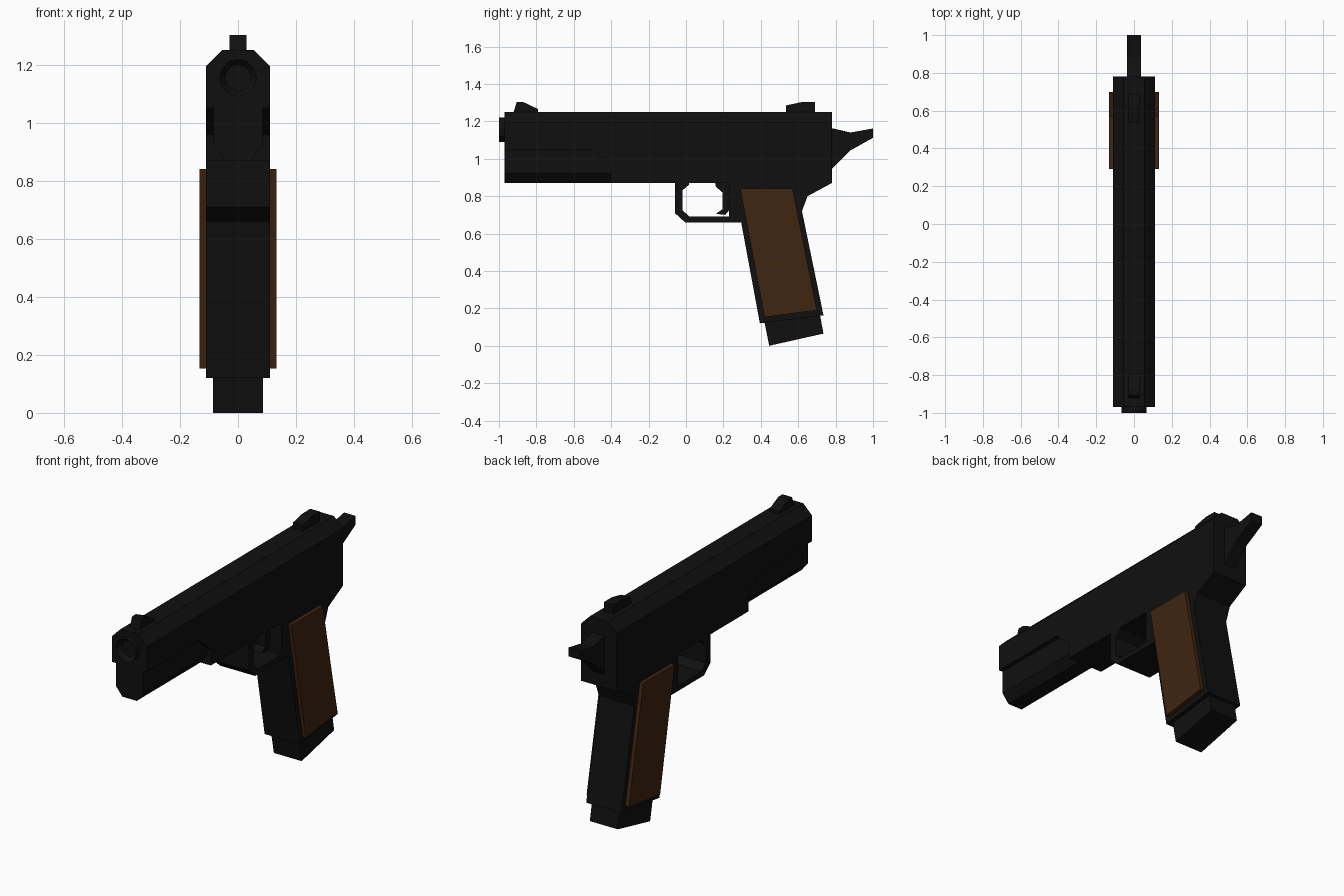
import bpy, bmesh, math

old = bpy.data.objects.get("Cube")
if old:
    bpy.data.objects.remove(old, do_unlink=True)


def material(name, rgb):
    m = bpy.data.materials.new(name)
    m.use_nodes = True
    m.diffuse_color = (*rgb, 1)
    bsdf = m.node_tree.nodes["Principled BSDF"]
    bsdf.inputs["Base Color"].default_value = (*rgb, 1)
    bsdf.inputs["Roughness"].default_value = 0.8
    return m


black = material("matte black", (0.005, 0.005, 0.005))
brown = material("brown wood", (0.05, 0.018, 0.005))


def finish(name, bm, mat):
    bmesh.ops.recalc_face_normals(bm, faces=bm.faces)
    mesh = bpy.data.meshes.new(name)
    bm.to_mesh(mesh)
    bm.free()
    mesh.materials.append(mat)
    obj = bpy.data.objects.new(name, mesh)
    bpy.context.collection.objects.link(obj)
    return obj


def prism(name, ring_a, ring_b, mat):
    """Solid between two matching rings of 3D points."""
    bm = bmesh.new()
    a = [bm.verts.new(p) for p in ring_a]
    b = [bm.verts.new(p) for p in ring_b]
    bm.faces.new(a)
    bm.faces.new(b[::-1])
    for i in range(len(a)):
        j = (i + 1) % len(a)
        bm.faces.new((a[j], a[i], b[i], b[j]))
    return finish(name, bm, mat)


def side_part(name, outline, x0, x1, mat=black):
    """Side outline (y, z) extruded across x."""
    return prism(name, [(x0, y, z) for y, z in outline],
                 [(x1, y, z) for y, z in outline], mat)


def long_part(name, half, y0, y1):
    """Half cross-section (x, z), mirrored and extruded along y."""
    ring = half + [(-x, z) for x, z in reversed(half)]
    return prism(name, [(x, y0, z) for x, z in ring],
                 [(x, y1, z) for x, z in ring], black)


# Upper body with chamfered top, and the narrower rail under its front
long_part("slide", [(0.055, 1.25), (0.11, 1.195), (0.11, 1.05)], -0.97, 0.78)
long_part("front_rail", [(0.085, 1.05), (0.085, 0.92), (0.045, 0.87)], -0.97, -0.38)

# Full-width frame, with the slanted step behind the rail
side_part("frame", [(-0.5, 1.05), (-0.4, 0.96), (-0.4, 0.87), (0.78, 0.87),
                    (0.78, 1.05)], -0.11, 0.11)

# Grip body, magazine base and side panels
side_part("grip", [(0.23, 0.87), (0.23, 0.66), (0.295, 0.66), (0.395, 0.12),
                   (0.735, 0.163), (0.62, 0.72), (0.65, 0.8), (0.78, 0.87)],
          -0.11, 0.11)
side_part("magazine_base", [(0.415, 0.15), (0.445, 0.0), (0.735, 0.065),
                            (0.71, 0.2)], -0.087, 0.087)
for side, name in ((1, "left_grip_panel"), (-1, "right_grip_panel")):
    side_part(name, [(0.29, 0.84), (0.57, 0.84), (0.70, 0.19), (0.42, 0.153)],
              side * 0.105, side * 0.132, brown)

# Open loop under the frame, and the curved lever inside it
side_part("guard", [(-0.06, 0.88), (-0.06, 0.71), (-0.005, 0.66), (0.24, 0.66),
                    (0.24, 0.69), (0.02, 0.69), (-0.02, 0.725), (-0.02, 0.83),
                    (0.015, 0.86), (0.015, 0.88)], -0.11, 0.11)
side_part("trigger", [(0.155, 0.875), (0.16, 0.85), (0.195, 0.82), (0.195, 0.73),
                      (0.16, 0.705), (0.21, 0.70), (0.235, 0.73), (0.235, 0.875)],
          -0.035, 0.035)

# Rear lever and the two sights
side_part("hammer", [(0.76, 1.168), (0.88, 1.14), (1.0, 1.162), (1.0, 1.112),
                     (0.88, 1.045), (0.76, 0.925)], -0.036, 0.036)
side_part("front_sight", [(-0.925, 1.24), (-0.905, 1.303), (-0.87, 1.303),
                          (-0.79, 1.265), (-0.79, 1.24)], -0.03, 0.03)
side_part("rear_sight", [(0.535, 1.24), (0.535, 1.285), (0.62, 1.303),
                         (0.69, 1.303), (0.69, 1.24)], -0.03, 0.03)

# Muzzle ring with a recessed centre
bm = bmesh.new()
sides = 12
ring = [bm.verts.new((0.065 * math.cos(2 * math.pi * i / sides), -1.0,
                      1.155 + 0.065 * math.sin(2 * math.pi * i / sides)))
        for i in range(sides)]
cap = bm.faces.new(ring)
rim = list(cap.edges)
walls = bmesh.ops.extrude_edge_only(bm, edges=rim)["geom"]
for v in walls:
    if isinstance(v, bmesh.types.BMVert):
        v.co.y = -0.96
bmesh.ops.inset_region(bm, faces=[cap], thickness=0.02, use_boundary=False)
for v in cap.verts:
    v.co.y = -0.973
finish("muzzle", bm, black)
